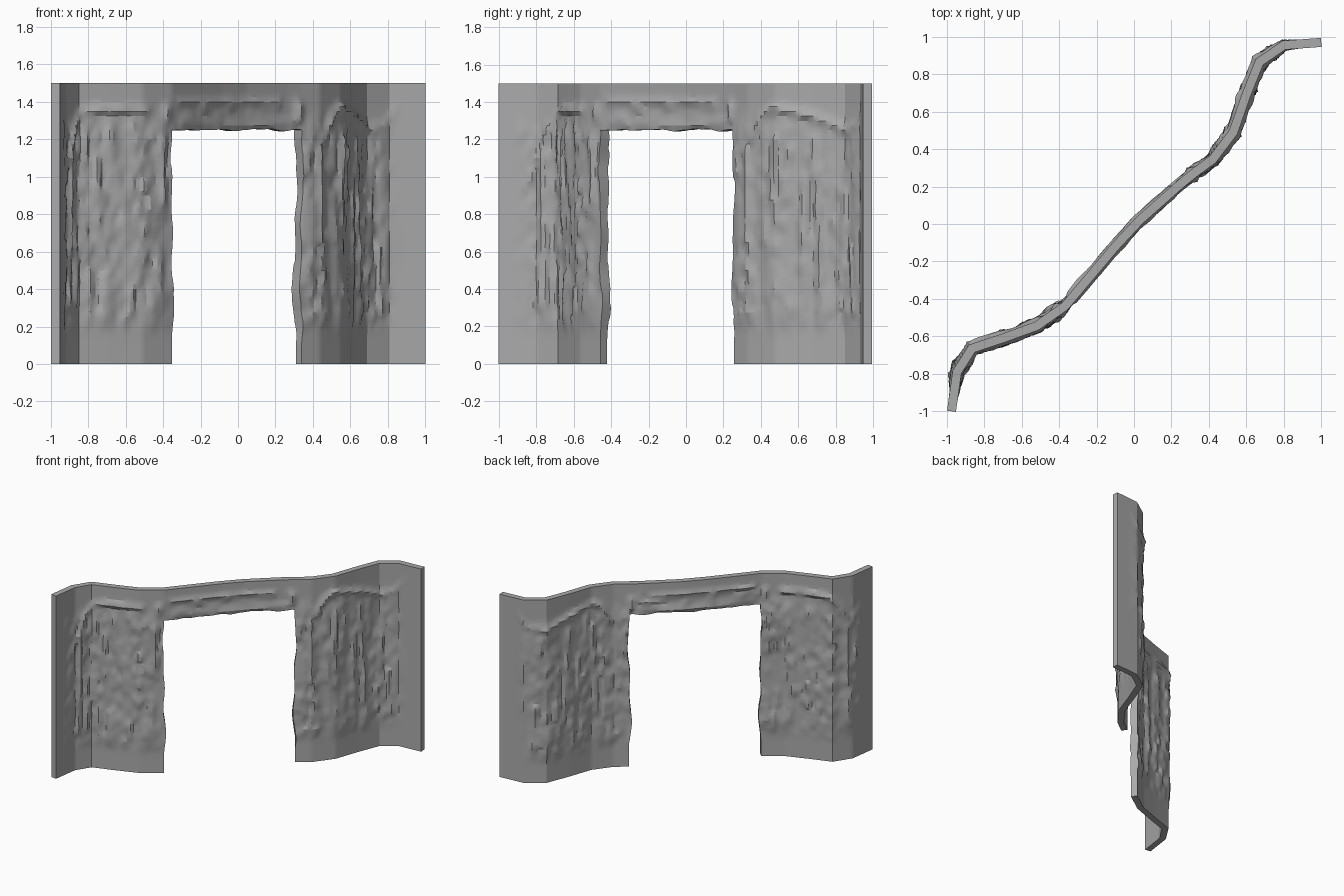
import bpy, bmesh, math
from mathutils import Vector, noise

if "Cube" in bpy.data.objects:
    bpy.data.objects.remove(bpy.data.objects["Cube"])

HALF, HEIGHT, LINTEL, STEP_Z, STEP_S = 0.024, 1.5, 1.25, 0.025, 0.02

# Plan of the wall's centre line, left end to right end
PLAN = [Vector(p) for p in (
    (-.975, -1), (-.945, -.79), (-.865, -.665), (-.7, -.61), (-.52, -.545),
    (-.37, -.44), (-.1, -.12), (.03, .02), (.25, .215), (.325, .275),
    (.42, .345), (.53, .49), (.6, .69), (.67, .865), (.8, .955), (1, .97))]
DOOR_A, DOOR_B = 5, 9    # plan points at the door jambs

# Raised ridges as (x, z) paths: width, height, points
RIDGES = [
    (.022, .026, [(-.93, 1.1), (-.9, 1.25), (-.85, 1.34), (-.75, 1.36), (-.5, 1.36)]),
    (.022, .026, [(.44, 1.2), (.48, 1.33), (.52, 1.37), (.6, 1.32), (.68, 1.25),
                  (.78, 1.28), (.85, 1.37)]),
    (.025, .028, [(-.4, 1.3), (-.4, 1.36)]),
    (.025, .028, [(.31, 1.31), (.31, 1.37)]),
    (.018, .018, [(-.33, 1.4), (-.05, 1.4), (.2, 1.39)]),
    (.02, .018, [(-.32, 1.29), (0, 1.28), (.28, 1.29)]),
    (.02, .03, [(.52, .87), (.53, 1.2)]),
    (.02, .028, [(-.42, .87), (-.43, 1.2)]),
    (.02, .026, [(-.93, .3), (-.92, 1.1)]),
    (.02, .028, [(.75, .27), (.73, .62)]),
    (.02, .024, [(.62, .45), (.6, 1.2)]),
]


def smooth(a, b, v):
    t = min(1, max(0, (v - a) / (b - a)))
    return t * t * (3 - 2 * t)


# Lengths along the plan, and mitred offsets at its corners
lengths = [0]
for a, b in zip(PLAN, PLAN[1:]):
    lengths.append(lengths[-1] + (b - a).length)
TOTAL = lengths[-1]
dirs = [(b - a).normalized() for a, b in zip(PLAN, PLAN[1:])]
miters = []
for i in range(len(PLAN)):
    d0, d1 = dirs[max(0, i - 1)], dirs[min(i, len(dirs) - 1)]
    t = (d0 + d1).normalized()
    miters.append(Vector((t.y, -t.x)) * HALF / t.dot(d0))


def length_at(x):
    for i in range(len(dirs)):
        if x <= PLAN[i + 1].x:
            f = (x - PLAN[i].x) / (PLAN[i + 1].x - PLAN[i].x)
            return lengths[i] + f * (lengths[i + 1] - lengths[i])
    return TOTAL


ridges = [(w, h, [Vector((length_at(x), z)) for x, z in pts]) for w, h, pts in RIDGES]
jambs = lengths[DOOR_A], lengths[DOOR_B]


def relief(s, z, side):
    """Height of the rough plaster above the smooth wall face."""
    ends = smooth(.06, .22, s) * smooth(.1, .35, TOTAL - s)
    p, total = Vector((s, z)), 0
    for w, h, pts in ridges:
        near = 9
        for a, b in zip(pts, pts[1:]):
            f = min(1, max(0, (p - a).dot(b - a) / (b - a).length_squared))
            near = min(near, (p - a - (b - a) * f).length)
        wobble = .75 + .5 * noise.noise(Vector((s * 9, z * 9, side)))
        total = max(total, h * wobble * math.exp(-(near / w) ** 2))
    if jambs[0] < s < jambs[1]:      # soft lumps over the door
        lumps = max(0, noise.noise(Vector((s * 9, z * 16, side * 5))))
        return max(total, .025 * lumps * (1 - smooth(1.38, 1.44, z)))
    # tall blocks and streaks on the wall panels
    column = math.floor(s / .04)
    shift = abs(noise.cell(Vector((column + .5, 3.5, side * 2.5)))) * 5
    block = abs(noise.cell(Vector((column + .5, math.floor(z / .075 + shift) + .5, side * 7.5))))
    streak = noise.noise(Vector((s * 14, z * 2.2, side * 3)))
    mask = smooth(.14, .3, z) * (1 - smooth(1.2, 1.36, z)) * ends
    rough = max(0, .02 * streak + .016 * (block - .35) + .005)
    return max(total * ends, rough * mask) + .3 * min(total * ends, rough * mask)


# Columns of the wall: (length, plan point, offset to face, direction)
columns, door_cols = [], []
for i, d in enumerate(dirs):
    if i in (DOOR_A, DOOR_B):
        door_cols.append(len(columns))
    n = max(1, round((lengths[i + 1] - lengths[i]) / STEP_S))
    for k in range(n + (i == len(dirs) - 1)):
        f = k / n
        columns.append((lengths[i] + f * (lengths[i + 1] - lengths[i]),
                        PLAN[i].lerp(PLAN[i + 1], f), miters[i].lerp(miters[i + 1], f), d))
ROWS = round(HEIGHT / STEP_Z)
DOOR_ROW = round(LINTEL / STEP_Z)


def solid(i, j):
    inside = 0 <= i < len(columns) - 1 and 0 <= j < ROWS
    return inside and not (door_cols[0] <= i < door_cols[1] and j < DOOR_ROW)


bm = bmesh.new()
cache = {}


def vert(i, j, side):
    key = i, j, side
    if key not in cache:
        s, centre, offset, d = columns[i]
        z = j * STEP_Z
        border = i in (0, len(columns) - 1) or j in (0, ROWS)
        rise = 0 if border else relief(s, z, side)
        p = centre + side * (offset + offset.normalized() * rise)
        # uneven jambs and lintel edge
        for k, jamb in enumerate(jambs):
            fade = 1 - smooth(0, .07, abs(s - jamb))
            fade *= smooth(.1, .25, z) * (1 - smooth(1.15, 1.3, z))
            p = p + d * fade * (.03 * noise.noise(Vector((k * 5 + .3, z * 4, side * .2))))
        if j == DOOR_ROW and door_cols[0] < i < door_cols[1]:
            z += .012 * noise.noise(Vector((s * 12, .4, .7)))
        cache[key] = bm.verts.new((p.x, p.y, z))
    return cache[key]


# Faces: both sides, plus every exposed edge
for i in range(len(columns) - 1):
    for j in range(ROWS):
        if not solid(i, j):
            continue
        ring = [(i, j), (i + 1, j), (i + 1, j + 1), (i, j + 1)]
        bm.faces.new([vert(*c, 1) for c in ring])
        bm.faces.new([vert(*c, -1) for c in reversed(ring)])
        neighbours = [(i, j - 1), (i + 1, j), (i, j + 1), (i - 1, j)]
        for k, cell in enumerate(neighbours):
            if not solid(*cell):
                a, b = ring[k], ring[(k + 1) % 4]
                bm.faces.new([vert(*b, 1), vert(*a, 1), vert(*a, -1), vert(*b, -1)])
bmesh.ops.recalc_face_normals(bm, faces=bm.faces)

mesh = bpy.data.meshes.new("doorway_wall")
bm.to_mesh(mesh)
bm.free()
wall = bpy.data.objects.new("doorway_wall", mesh)
bpy.context.collection.objects.link(wall)

# Plain grey plaster
grey = bpy.data.materials.new("grey_plaster")
grey.use_nodes = True
colour = (.4, .4, .4, 1)
grey.diffuse_color = colour
grey.node_tree.nodes["Principled BSDF"].inputs["Base Color"].default_value = colour
mesh.materials.append(grey)

bpy.ops.object.select_all(action="DESELECT")
wall.select_set(True)
bpy.context.view_layer.objects.active = wall
bpy.ops.object.shade_smooth_by_angle(angle=math.radians(25))
